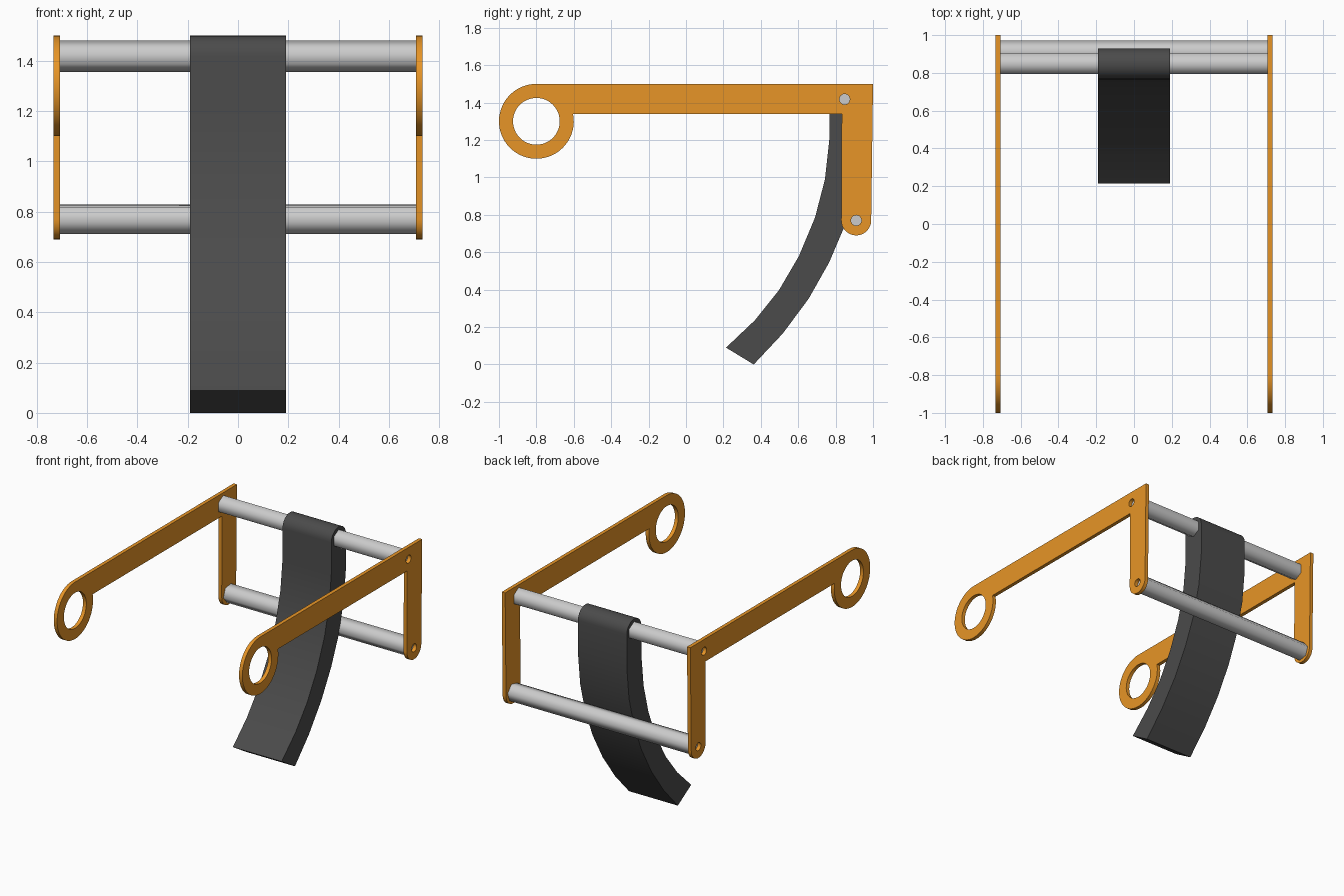
import bpy, bmesh
from math import sin, cos, pi, radians, asin
from mathutils import Matrix

if "Cube" in bpy.data.objects:
    bpy.data.objects.remove(bpy.data.objects["Cube"])

# local (x, y, z) -> world (y, z, x): profiles are drawn in the side view
SIDE = Matrix(((0, 0, 1, 0), (1, 0, 0, 0), (0, 1, 0, 0), (0, 0, 0, 1)))


def material(name, color):
    m = bpy.data.materials.new(name)
    m.diffuse_color = (*color, 1)
    m.use_nodes = True
    m.node_tree.nodes["Principled BSDF"].inputs["Base Color"].default_value = m.diffuse_color
    return m


def arc(cy, cz, r, a0, a1, n):
    """Points on an arc, both ends included."""
    return [(cy + r * cos(a0 + (a1 - a0) * i / n),
             cz + r * sin(a0 + (a1 - a0) * i / n)) for i in range(n + 1)]


def circle(cy, cz, r, n):
    return arc(cy, cz, r, 0, 2 * pi, n)[:-1]


def extrude(name, loops, half_width, x=0.0, mat=None, smooth=True):
    """Fill side-view loops (outline first, then holes) and thicken along x."""
    cu = bpy.data.curves.new(name, 'CURVE')
    cu.dimensions = '2D'
    cu.fill_mode = 'BOTH'
    cu.extrude = half_width
    for pts in loops:
        sp = cu.splines.new('POLY')
        sp.points.add(len(pts) - 1)
        for p, (a, b) in zip(sp.points, pts):
            p.co = (a, b, 0, 1)
        sp.use_cyclic_u = True
    tmp = bpy.data.objects.new(name + "_outline", cu)
    bpy.context.collection.objects.link(tmp)
    me = bpy.data.meshes.new_from_object(
        tmp.evaluated_get(bpy.context.evaluated_depsgraph_get()))
    bpy.data.objects.remove(tmp)
    bm = bmesh.new()
    bm.from_mesh(me)
    bmesh.ops.remove_doubles(bm, verts=bm.verts, dist=1e-4)
    bmesh.ops.transform(bm, matrix=Matrix.Translation((x, 0, 0)) @ SIDE, verts=bm.verts)
    bmesh.ops.recalc_face_normals(bm, faces=bm.faces)
    bm.to_mesh(me)
    bm.free()
    me.materials.clear()
    if mat:
        me.materials.append(mat)
    ob = bpy.data.objects.new(name, me)
    bpy.context.collection.objects.link(ob)
    if smooth:
        bpy.ops.object.select_all(action='DESELECT')
        ob.select_set(True)
        bpy.context.view_layer.objects.active = ob
        bpy.ops.object.shade_smooth_by_angle(angle=radians(30))
    return ob


orange = material("orange", (0.8, 0.3, 0.02))
dark = material("dark_grey", (0.07, 0.07, 0.07))
UPPER, LOWER = (0.848, 1.418), (0.91, 0.77)

# side plates: eyelet, long arm and short rounded leg, with holes
plate = arc(-0.8, 1.3, 0.2, pi / 2, 2 * pi + asin(0.2), 44)
plate += [(0.833, 1.34)]
plate += arc(*LOWER, 0.08, pi, 2 * pi, 18)
plate += [(1.0, 1.5)]
holes = [circle(-0.8, 1.3, 0.125, 48), circle(*UPPER, 0.028, 24), circle(*LOWER, 0.028, 24)]
for side, sx in (("left", -1), ("right", 1)):
    extrude("side_plate_" + side, [plate] + holes, 0.013, sx * 0.721, orange)

# hexagonal cross rods
for name, (cy, cz), start in (("upper_rod", UPPER, 90), ("lower_rod", LOWER, 70)):
    a = radians(start)
    extrude(name, [arc(cy, cz, 0.063, a, a + 2 * pi, 6)[:-1]], 0.708, smooth=False)

# curved strap wrapped over the upper rod
strap = arc(*UPPER, 0.082, 0, pi, 16)
strap += [(0.766, 1.2), (0.743, 0.99), (0.69, 0.786), (0.604, 0.58), (0.497, 0.397),
          (0.369, 0.237), (0.214, 0.09), (0.362, 0.0), (0.517, 0.165), (0.656, 0.352),
          (0.765, 0.545), (0.846, 0.735), (0.905, 0.96), (0.93, 1.19)]
extrude("strap", [strap], 0.19, mat=dark)
